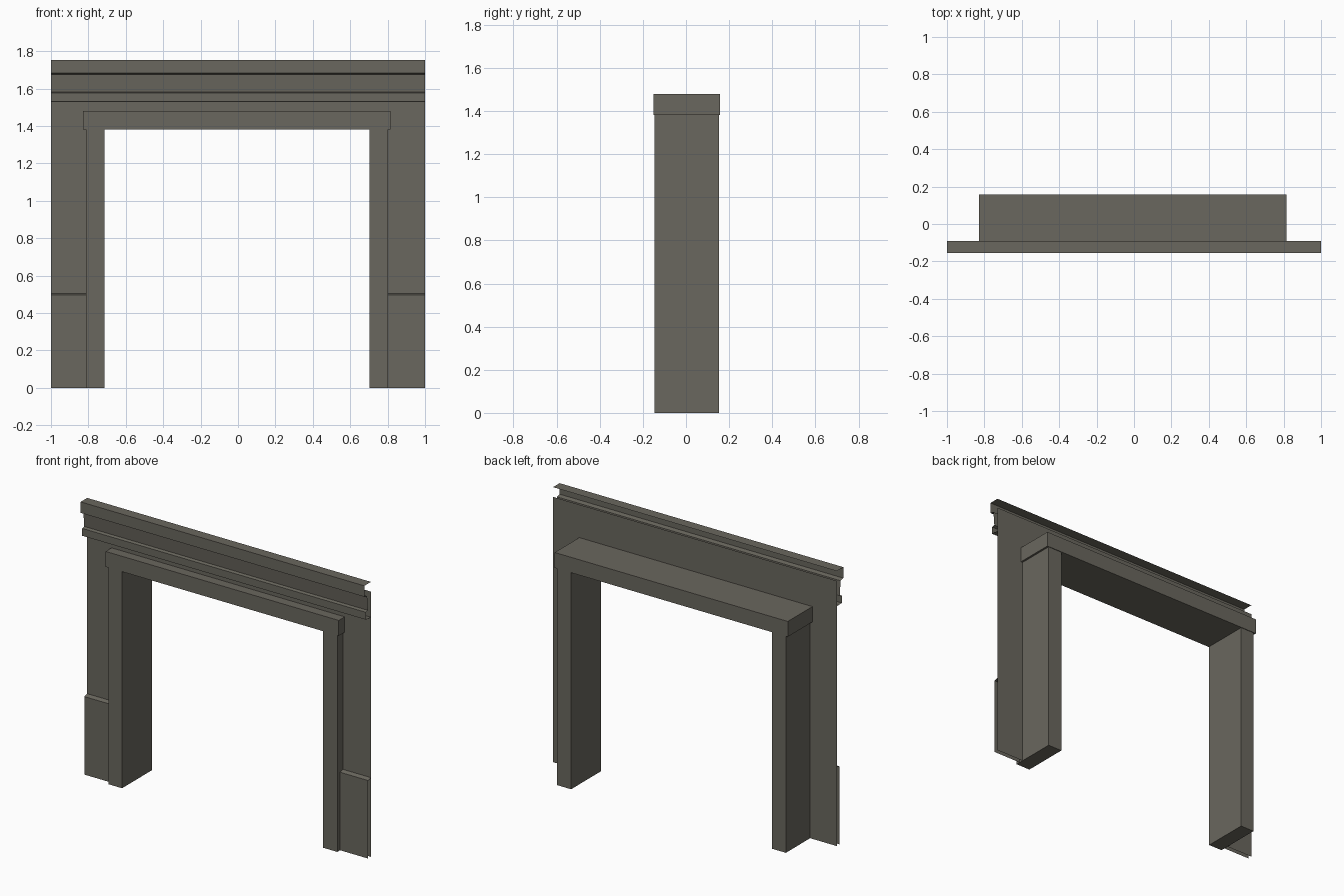
import bpy, bmesh

if "Cube" in bpy.data.objects:
    bpy.data.objects.remove(bpy.data.objects["Cube"])

stone = bpy.data.materials.new("warm_grey_paint")
stone.diffuse_color = (0.144, 0.136, 0.112, 1)
stone.use_nodes = True
stone.node_tree.nodes["Principled BSDF"].inputs["Base Color"].default_value = stone.diffuse_color

WALL_Y = -0.09


def finish(name, bm):
    mesh = bpy.data.meshes.new(name)
    bm.to_mesh(mesh)
    bm.free()
    mesh.materials.append(stone)
    obj = bpy.data.objects.new(name, mesh)
    bpy.context.collection.objects.link(obj)
    return obj


def box(name, x, y, z):
    """Closed box from three (low, high) ranges."""
    bm = bmesh.new()
    bmesh.ops.create_cube(bm, size=1)
    for v in bm.verts:
        for i, (lo, hi) in enumerate((x, y, z)):
            v.co[i] = hi if v.co[i] > 0 else lo
    return finish(name, bm)


def strip(name, x0, x1, profile):
    """Open sheet: (y, z) profile listed bottom to top, swept along x."""
    bm = bmesh.new()
    rows = [[bm.verts.new((x, y, z)) for x in (x0, x1)] for y, z in profile]
    for a, b in zip(rows, rows[1:]):
        bm.faces.new((a[0], a[1], b[1], b[0]))
    return finish(name, bm)


# Wall sheets, skirting and jambs on both sides of the opening
for side, outer, edge, inner in (("left", -1, -0.812, -0.715),
                                 ("right", 1, 0.802, 0.702)):
    mid = (edge + inner) / 2
    lo, hi = sorted((outer, mid))
    strip("wall_" + side, lo, hi, [(WALL_Y, 0), (WALL_Y, 1.43)])
    lo, hi = sorted((outer, edge))
    strip("skirting_" + side, lo, hi,
          [(-0.118, 0), (-0.118, 0.497), (WALL_Y, 0.505)])
    box("jamb_" + side, sorted((edge, inner)), (-0.146, 0.154), (0, 1.382))

# Wall sheet above the opening
strip("wall_top", -1, 1, [(WALL_Y, 1.43), (WALL_Y, 1.69)])

# Lintel overhanging the jambs
box("lintel", (-0.828, 0.815), (-0.15, 0.158), (1.382, 1.48))

# Stepped cornice, open at the back and ends
strip("cornice", -1, 1, [
    (WALL_Y, 1.527), (-0.14, 1.53), (-0.14, 1.577), (-0.12, 1.582),
    (-0.128, 1.676), (-0.156, 1.682), (-0.156, 1.752), (WALL_Y, 1.752)])
